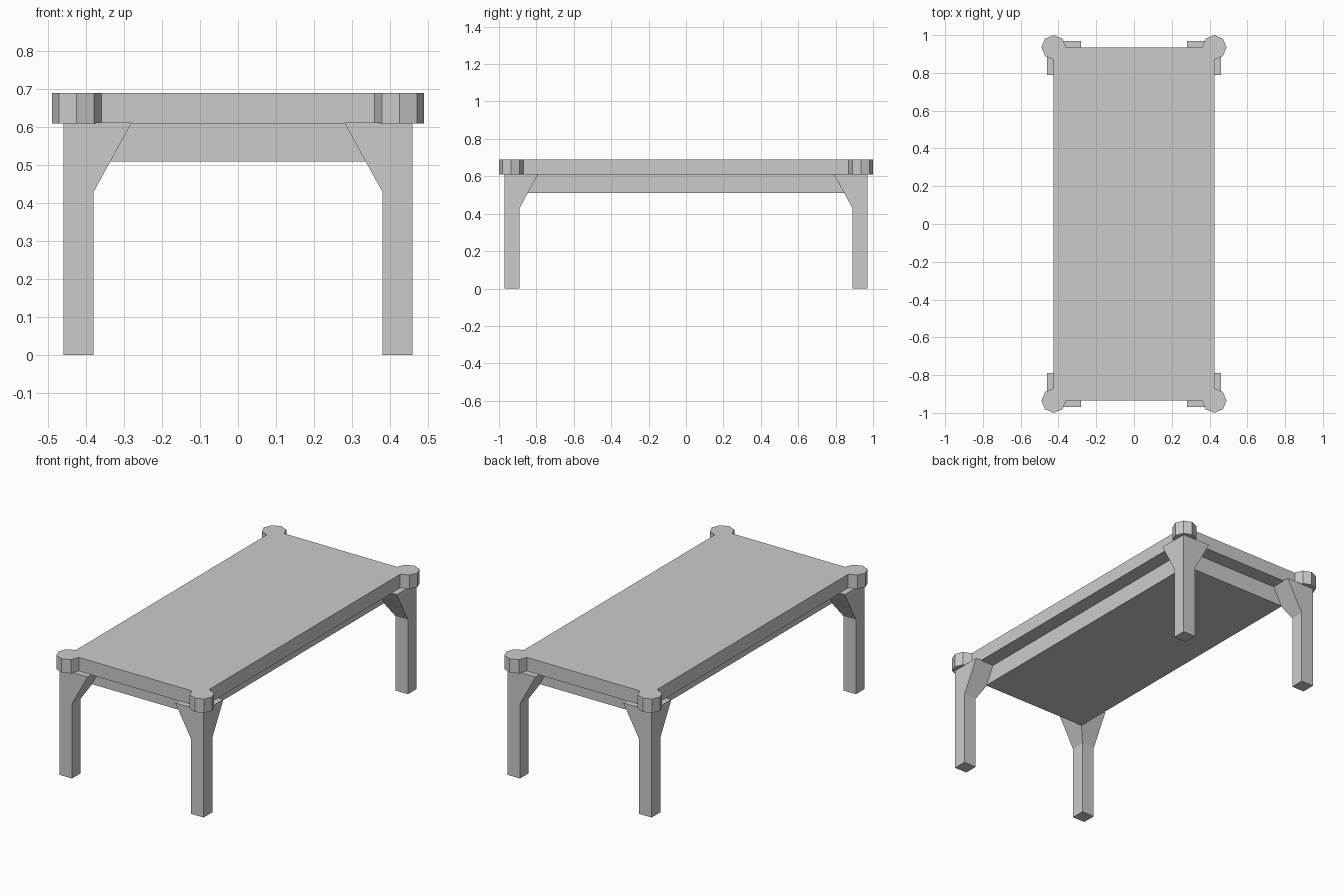
import bpy, bmesh, math

if "Cube" in bpy.data.objects:
    bpy.data.objects.remove(bpy.data.objects["Cube"])

grey = bpy.data.materials.new("plain grey")
grey.diffuse_color = (0.6, 0.6, 0.6, 1)
grey.use_nodes = True
grey.node_tree.nodes["Principled BSDF"].inputs["Base Color"].default_value = grey.diffuse_color


def finish(name, bm):
    bmesh.ops.recalc_face_normals(bm, faces=bm.faces)
    mesh = bpy.data.meshes.new(name)
    bm.to_mesh(mesh)
    bm.free()
    mesh.materials.append(grey)
    obj = bpy.data.objects.new(name, mesh)
    bpy.context.collection.objects.link(obj)
    return obj


def loft(name, rings):
    """Closed solid through stacked rings of points with equal counts."""
    bm = bmesh.new()
    loops = [[bm.verts.new(p) for p in ring] for ring in rings]
    for a, b in zip(loops, loops[1:]):
        for i in range(len(a)):
            j = (i + 1) % len(a)
            bm.faces.new((a[i], a[j], b[j], b[i]))
    bm.faces.new(loops[0])
    bm.faces.new(loops[-1])
    return finish(name, bm)


def rect(x0, x1, y0, y1, z):
    return [(x0, y0, z), (x1, y0, z), (x1, y1, z), (x0, y1, z)]


def slab(name, x, y, z0, z1):
    return loft(name, [rect(-x, x, -y, y, z) for z in (z0, z1)])


# Top board and the inset block beneath it
slab("tabletop", 0.425, 0.935, 0.61, 0.69)
slab("under_block", 0.34, 0.85, 0.51, 0.61)

for sx, side in ((-1, "left"), (1, "right")):
    for sy, end in ((-1, "front"), (1, "back")):
        # Square leg that flares inward towards the top
        sections = ((0, 0.08), (0.43, 0.08), (0.612, 0.18))
        loft(f"leg_{end}_{side}",
             [rect(sx * 0.46, sx * (0.46 - w), sy * 0.97, sy * (0.97 - w), z)
              for z, w in sections])
        # Octagonal corner cap with points on the axes
        ring = [(sx * 0.425 + 0.065 * math.cos(k * math.pi / 4),
                 sy * 0.935 + 0.065 * math.sin(k * math.pi / 4))
                for k in range(8)]
        loft(f"corner_cap_{end}_{side}",
             [[(x, y, z) for x, y in ring] for z in (0.61, 0.69)])
